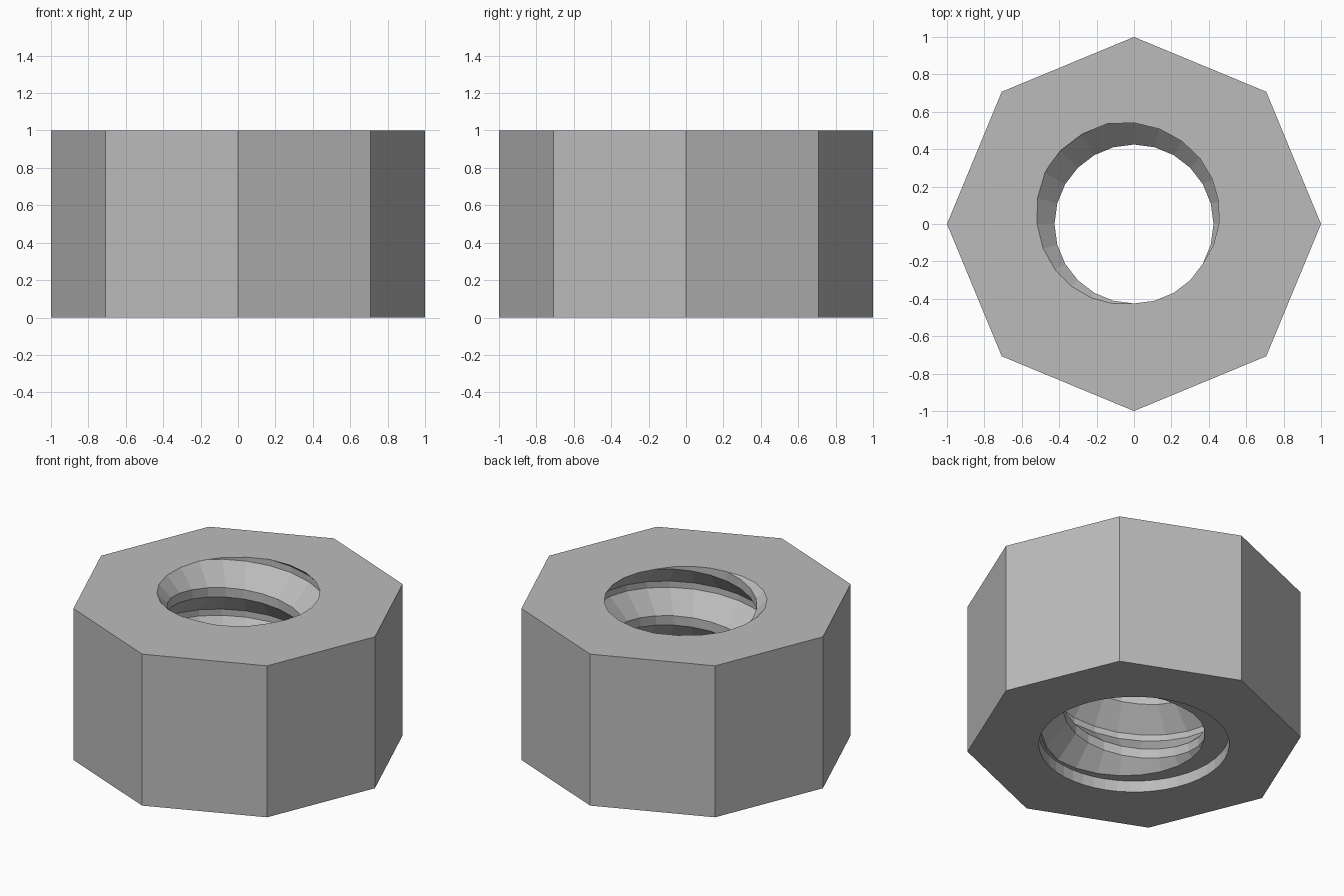
import bpy, bmesh
from math import radians, cos, sin
from mathutils import Vector

old = bpy.data.objects.get("Cube")
if old:
    bpy.data.objects.remove(old, do_unlink=True)

HEIGHT = 1.0
PITCH = 0.37            # rise of the thread per turn
RECESS_R, RECESS_Z = 0.57, 0.075
STEPS = 24              # facets per turn
# thread section: (turn angle at the top face, radius)
THREAD = [(270, 0.425), (330, 0.425), (465, 0.555), (505, 0.555), (630, 0.425)]


def polar(radius, degrees, z):
    a = radians(degrees)
    return Vector((radius * cos(a), radius * sin(a), z))


def ring(bm, radius, sides, z):
    return [bm.verts.new(polar(radius, 360 * i / sides, z)) for i in range(sides)]


def loop_edges(bm, verts):
    return [bm.edges.get((a, b)) or bm.edges.new((a, b))
            for a, b in zip(verts, verts[1:] + verts[:1])]


def wall(bm, low, high):
    n = len(low)
    for i in range(n):
        j = (i + 1) % n
        bm.faces.new((low[i], low[j], high[j], high[i]))


bm = bmesh.new()

# threaded bore: the section swept along a helix, then trimmed level
rows = []
for i in range(-4 * STEPS, 3 * STEPS + 1):
    angle = 360 * i / STEPS
    rows.append([bm.verts.new(polar(r, angle, HEIGHT - PITCH * (t - angle) / 360))
                 for t, r in THREAD])
for a, b in zip(rows, rows[1:]):
    for k in range(len(THREAD) - 1):
        bm.faces.new((a[k], b[k], b[k + 1], a[k + 1]))
bmesh.ops.remove_doubles(bm, verts=bm.verts[:], dist=1e-5)
for z, side in ((HEIGHT, 1), (RECESS_Z, -1)):
    bmesh.ops.bisect_plane(bm, geom=bm.verts[:] + bm.edges[:] + bm.faces[:],
                           dist=1e-5, plane_co=(0, 0, z), plane_no=(0, 0, side),
                           clear_outer=True)
rim = [e for e in bm.edges if e.is_boundary]
top_rim = [e for e in rim if e.verts[0].co.z > HEIGHT / 2]
low_rim = [e for e in rim if e.verts[0].co.z < HEIGHT / 2]

# eight-sided outer wall and the shallow recess underneath
outer_low, outer_high = ring(bm, 1, 8, 0), ring(bm, 1, 8, HEIGHT)
wall(bm, outer_low, outer_high)
recess_low = ring(bm, RECESS_R, 2 * STEPS, 0)
recess_high = ring(bm, RECESS_R, 2 * STEPS, RECESS_Z)
wall(bm, recess_low, recess_high)

# flat faces with holes: top, bottom and recess ledge
for edges, up in (
        (top_rim + loop_edges(bm, outer_high), 1),
        (loop_edges(bm, recess_low) + loop_edges(bm, outer_low), -1),
        (low_rim + loop_edges(bm, recess_high), -1)):
    bmesh.ops.triangle_fill(bm, edges=edges, use_beauty=True, normal=(0, 0, up))
bmesh.ops.recalc_face_normals(bm, faces=bm.faces[:])

mesh = bpy.data.meshes.new("threaded_nut")
bm.to_mesh(mesh)
bm.free()
nut = bpy.data.objects.new("threaded_nut", mesh)
bpy.context.collection.objects.link(nut)

# plain grey metal
grey = bpy.data.materials.new("steel_grey")
grey.use_nodes = True
colour = (0.5, 0.5, 0.5, 1)
grey.diffuse_color = colour
grey.node_tree.nodes["Principled BSDF"].inputs["Base Color"].default_value = colour
mesh.materials.append(grey)
